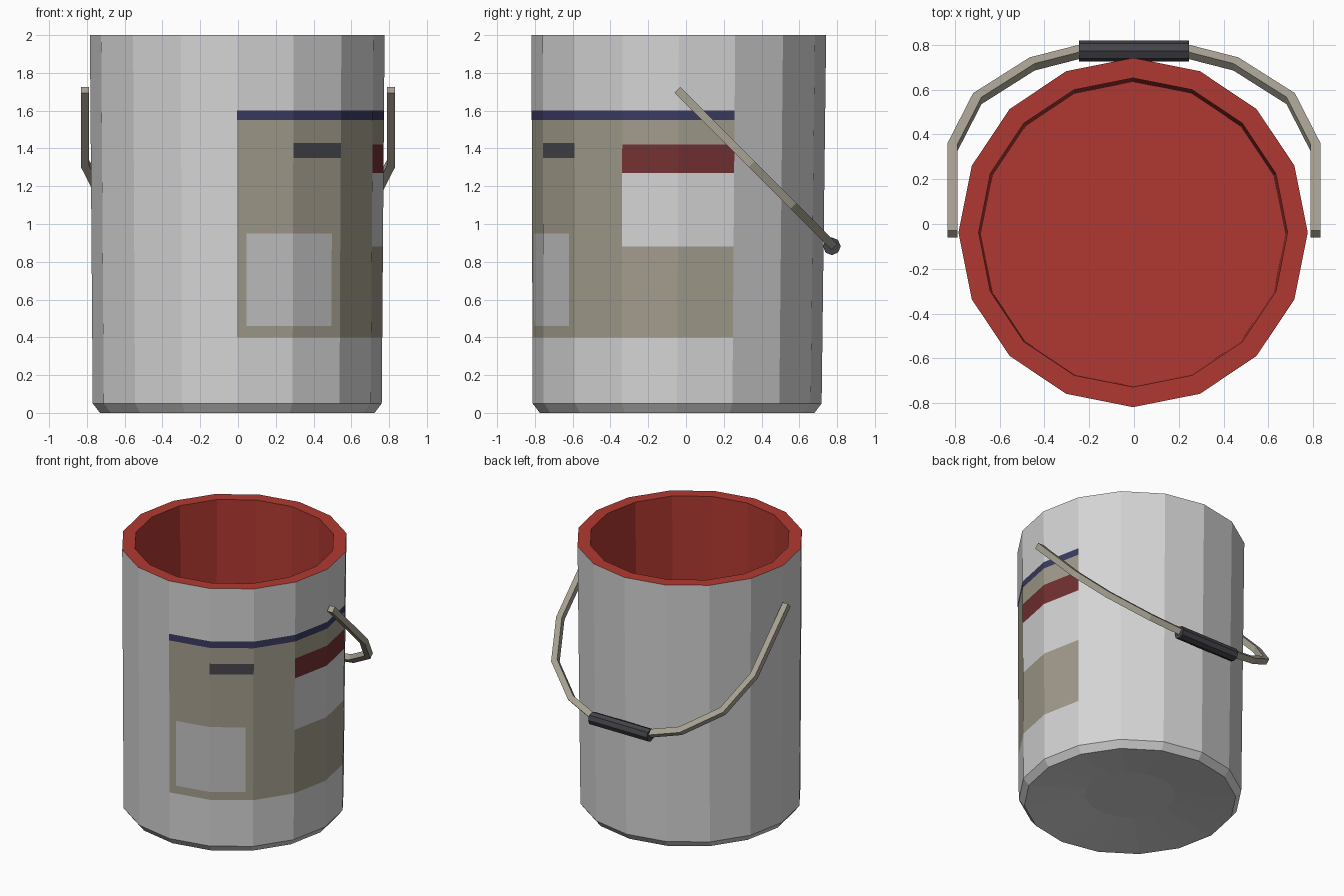
import bpy, bmesh, math
from mathutils import Vector

if "Cube" in bpy.data.objects:
    bpy.data.objects.remove(bpy.data.objects["Cube"])


def srgb(r, g, b):
    f = lambda c: (c / 255 / 12.92) if c < 10 else ((c / 255 + 0.055) / 1.055) ** 2.4
    return (f(r), f(g), f(b), 1)


def material(name, rgb):
    m = bpy.data.materials.new(name)
    m.diffuse_color = srgb(*rgb)
    m.use_nodes = True
    m.node_tree.nodes["Principled BSDF"].inputs["Base Color"].default_value = m.diffuse_color
    return m


METAL = material("light grey metal", (212, 212, 212))
PAINT = material("red paint", (176, 57, 49))
LABEL = material("label beige", (162, 156, 140))
NAVY = material("navy stripe", (58, 58, 98))
DARKRED = material("dark red stripe", (116, 48, 50))
PANEL = material("label grey panel", (194, 194, 194))
DARK = material("dark grey", (72, 72, 78))
WIRE = material("handle beige grey", (168, 162, 147))
GRIP = material("grip black", (66, 66, 72))


def finish(name, bm, mats):
    bmesh.ops.recalc_face_normals(bm, faces=bm.faces)
    me = bpy.data.meshes.new(name)
    bm.to_mesh(me)
    bm.free()
    for m in mats:
        me.materials.append(m)
    ob = bpy.data.objects.new(name, me)
    bpy.context.collection.objects.link(ob)
    return ob


# --- Can: 16-sided, with two extra columns lying on the flat sides for the label panel
cols = sorted([float(k) for k in range(16)] + [0.17, 1.82])


def unit(c):
    k = int(c)
    a, b = (Vector((math.cos(t), math.sin(t))) for t in
            (math.radians(-90 + 22.5 * k), math.radians(-67.5 + 22.5 * k)))
    return a.lerp(b, c - k)


# profile rings from the underside, up the outside, down the inside: (radius, z, y centre)
wall_z = [0.05, 0.4, 0.46, 0.88, 0.95, 1.27, 1.35, 1.42, 1.43, 1.55, 1.6, 2.0]
rings = [(0.31, 0.05, -0.047), (0.727, 0.0, -0.047)]
for z in wall_z:
    t = (z - 0.05) / 1.95
    rings.append((0.765 + 0.015 * t, z, -0.047 + 0.009 * t))
rings += [(0.69, 2.0, -0.038), (0.68, 0.1, -0.045)]
first_wall, last_wall = 2, 2 + len(wall_z) - 1

can_mats = [METAL, PAINT, LABEL, NAVY, DARKRED, PANEL, DARK]


def can_colour(ring, c):
    """Material index from height and side of the can."""
    if ring >= last_wall:
        return 1
    if ring < first_wall or c > 5:
        return 0
    z = (rings[ring][1] + rings[ring + 1][1]) / 2
    if not 0.4 < z < 1.6:
        return 0
    if z > 1.55:
        return 3
    if 3 < c < 5 and 0.88 < z < 1.42:
        return 4 if z > 1.27 else 0
    if 1 < c < 2 and 1.35 < z < 1.43:
        return 6
    if 0.17 < c < 1.82 and 0.46 < z < 0.95:
        return 5
    return 2


bm = bmesh.new()
grid = [[bm.verts.new((unit(c).x * r - 0.004, unit(c).y * r + cy, z)) for c in cols]
        for r, z, cy in rings]
n = len(cols)
for i in range(len(rings) - 1):
    for j in range(n):
        q = (j + 1) % n
        f = bm.faces.new((grid[i][j], grid[i][q], grid[i + 1][q], grid[i + 1][j]))
        f.material_index = can_colour(i, (cols[j] + (cols[q] if q else 16)) / 2)
bm.faces.new(grid[0])
bm.faces.new(grid[-1]).material_index = 1
finish("paint_can", bm, can_mats)

# --- Handle: square bar swept along a mirrored path in a plane tilted 45 degrees
half = [(0.81, -0.045), (0.81, 0.345), (0.70, 0.56), (0.455, 0.715), (0.24, 0.77)]
path = half + [(-x, y) for x, y in reversed(half)]
w = 0.022
along = Vector((0, 1, -1)).normalized()
normal = Vector((0, 1, 1)).normalized()
pts = [Vector((x, (y + 0.045) * math.sqrt(2))) for x, y in path]
bm = bmesh.new()
loops = []
for i, p in enumerate(pts):
    d1 = (p - pts[i - 1]).normalized() if i else (pts[1] - p).normalized()
    d2 = (pts[i + 1] - p).normalized() if i < len(pts) - 1 else d1
    n1, n2 = Vector((d1.y, -d1.x)), Vector((d2.y, -d2.x))
    m = (n1 + n2).normalized()
    m = m * (w / m.dot(n1))
    loop = []
    for s, t in ((1, 1), (1, -1), (-1, -1), (-1, 1)):
        q = p + m * s
        loop.append(bm.verts.new(Vector((q.x, -0.045, 1.71)) + along * q.y + normal * w * t))
    loops.append(loop)
for a, b in zip(loops, loops[1:]):
    for j in range(4):
        k = (j + 1) % 4
        bm.faces.new((a[j], a[k], b[k], b[j]))
bm.faces.new(loops[0])
bm.faces.new(loops[-1])
finish("handle", bm, [WIRE])

# --- Grip: eight-sided sleeve on the middle of the handle
bpy.ops.mesh.primitive_cylinder_add(vertices=8, radius=0.047, depth=0.49,
                                    location=(0, 0.772, 0.882),
                                    rotation=(0, math.pi / 2, 0))
grip = bpy.context.object
grip.name = "handle_grip"
grip.data.materials.append(GRIP)
